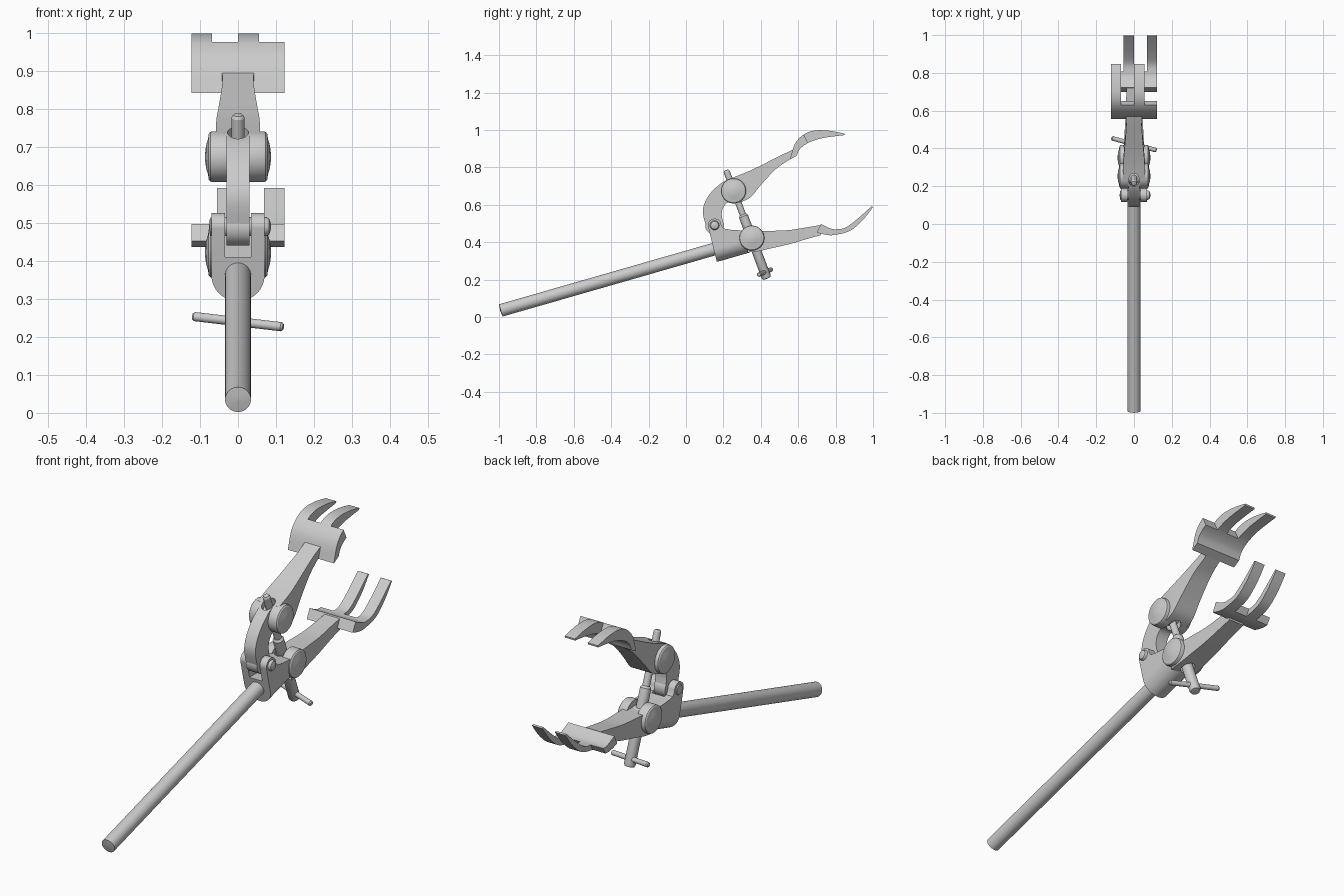
import bpy, bmesh
from math import pi, cos, sin
from mathutils import Vector

if "Cube" in bpy.data.objects:
    bpy.data.objects.remove(bpy.data.objects["Cube"])


def finish(name, bm):
    bmesh.ops.remove_doubles(bm, verts=bm.verts, dist=1e-5)
    bmesh.ops.recalc_face_normals(bm, faces=bm.faces)
    me = bpy.data.meshes.new(name)
    bm.to_mesh(me)
    bm.free()
    ob = bpy.data.objects.new(name, me)
    bpy.context.collection.objects.link(ob)
    return ob


def loft(name, rings):
    """Skin closed rings of points and cap both ends."""
    bm = bmesh.new()
    vs = [[bm.verts.new(p) for p in r] for r in rings]
    n = len(vs[0])
    for a, b in zip(vs, vs[1:]):
        for i in range(n):
            bm.faces.new((a[i], a[(i + 1) % n], b[(i + 1) % n], b[i]))
    bm.faces.new(vs[0])
    bm.faces.new(vs[-1])
    return finish(name, bm)


def revolve(name, origin, axis, profile, seg=40, squash=1.0):
    """Turn (radius, distance) pairs about an axis."""
    o, d = Vector(origin), Vector(axis).normalized()
    u = Vector((1, 0, 0)) if abs(d.x) < 0.7 else Vector((0, 0, 1))
    u = (u - d * u.dot(d)).normalized()
    v = d.cross(u)
    return loft(name, [[o + d * t + (u * cos(2 * pi * i / seg) + v * squash * sin(2 * pi * i / seg)) * max(r, .0005)
                        for i in range(seg)] for r, t in profile])


def smooth_sections(secs, steps=5):
    """Catmull-Rom interpolation of section tuples."""
    out = []
    for i in range(len(secs) - 1):
        p = [secs[max(i - 1, 0)], secs[i], secs[i + 1], secs[min(i + 2, len(secs) - 1)]]
        for k in range(steps):
            t = k / steps
            out.append([.5 * (2 * b + (c - a) * t + (2 * a - 5 * b + 4 * c - d) * t * t
                              + (3 * b - a - 3 * c + d) * t ** 3) for a, b, c, d in zip(*p)])
    return out + [list(secs[-1])]


def bar(name, secs):
    """Four-sided bar: sections are (outer y, z, inner y, z, half width)."""
    return loft(name, [[(-w, a, b), (w, a, b), (w, c, d), (-w, c, d)] for a, b, c, d, w in smooth_sections(secs)])


def fork(name, secs, split, fingers):
    s = smooth_sections(secs)
    k = split * 5

    def piece(nm, part, x0, x1):
        loft(nm, [[(x0, a, b), (x1, a, b), (x1, c, d), (x0, c, d)] for a, b, c, d in part])
    piece(name + "_plate", s[:k + 1], -.123, .123)
    for i, (x0, x1) in enumerate(fingers):
        piece(f"{name}_finger_{i + 1}", s[k:], x0, x1)


def cut(ob, cutter, op='DIFFERENCE'):
    m = ob.modifiers.new("cut", 'BOOLEAN')
    m.object, m.operation, m.solver = cutter, op, 'EXACT'
    bpy.context.view_layer.objects.active = ob
    bpy.ops.object.modifier_apply(modifier=m.name)


PIN = (.153, .49)
UPPER, LOWER = (.254, .674), (.352, .422)
ROD0, ROD_DIR = Vector((0, -.99, .035)), Vector((0, .961, .276))
SCREW0, SCREW_DIR = Vector((0, .214, .786)), Vector((0, .352, -.936))

# handle rod
revolve("handle_rod", ROD0, ROD_DIR, [(0, -.004), (.034, 0), (.034, 1.2)])

# upper jaw: curved link, pivot eye and tapering arm
link = bar("upper_link", [
    (.109, .48, .202, .48, .03), (.09, .556, .191, .551, .03), (.10, .61, .202, .59, .03),
    (.132, .663, .225, .612, .03), (.185, .713, .262, .61, .03), (.235, .74, .30, .615, .03)])
revolve("link_eye", (-.03, *PIN), (1, 0, 0), [(.05, 0), (.05, .06)])
upper_arm = bar("upper_arm", [
    (.232, .738, .29, .613, .058), (.314, .77, .345, .64, .057), (.38, .80, .40, .705, .052),
    (.448, .834, .475, .786, .046), (.52, .87, .535, .83, .041), (.575, .897, .585, .862, .042)])

# lower jaw arm
lower_arm = bar("lower_arm", [
    (.33, .46, .33, .345, .056), (.39, .459, .39, .352, .056), (.45, .46, .45, .366, .052),
    (.555, .465, .555, .39, .046), (.64, .478, .64, .415, .042), (.725, .492, .72, .437, .04)])

# clevis bracket: side profile trimmed to a round-bottomed section along the rod
side = [(.165, .295), (.142, .385), (.118, .485)]
side += [(PIN[0] + .036 * cos(a), PIN[1] + .036 * sin(a)) for a in [pi * (1 - i / 12) for i in range(13)]]
side += [(.20, .473), (.24, .466), (.36, .459), (.36, .34)]
bracket = loft("clevis_bracket", [[(x, y, z) for y, z in side] for x in (-.07, .07)])
up = Vector((0, -.276, .961))
section = [(-.0698, .4)] + [(-.0698 * cos(pi * i / 24), -.0698 * sin(pi * i / 24)) for i in range(25)] + [(.0698, .4)]
trim = loft("bracket_trim", [[ROD0 + ROD_DIR * t + Vector((x, 0, 0)) + up * h for x, h in section] for t in (.9, 1.7)])
gap = loft("bracket_gap", [[(x, .05, .41), (x, .215, .41), (x, .215, .6), (x, .05, .6)] for x in (-.034, .034)])
cut(bracket, trim, 'INTERSECT')
cut(bracket, gap)

# slots for the screw
slot_up = revolve("upper_slot", SCREW0, SCREW_DIR, [(.0275, -.05), (.0275, .24)], squash=1.4)
slot_low = revolve("lower_slot", SCREW0, SCREW_DIR, [(.0285, .28), (.0285, .55)], squash=1.3)
for ob, c in ((link, slot_up), (upper_arm, slot_up), (lower_arm, slot_low), (bracket, slot_low)):
    cut(ob, c)
for c in (trim, gap, slot_up, slot_low):
    bpy.data.objects.remove(c, do_unlink=True)

# pivot pin
revolve("pivot_pin", (-.076, *PIN), (1, 0, 0),
        [(0, 0), (.022, .002), (.025, .006), (.025, .15), (.021, .158), (.01, .162), (0, .163)])

# domed trunnion caps and hubs
for tag, c in (("upper", UPPER), ("lower", LOWER)):
    revolve(tag + "_hub", (-.03, *c), (1, 0, 0), [(.04, 0), (.04, .06)])
    for nm, s in (("left", -1), ("right", 1)):
        revolve(f"{tag}_{nm}_cap", (0, *c), (s, 0, 0),
                [(.067, .029), (.067, .066), (.065, .073), (.06, .077), (.046, .079), (.03, .084), (.015, .086), (0, .087)])

# clamping screw and its cross bar
revolve("clamp_screw", SCREW0, SCREW_DIR,
        [(0, 0), (.012, .002), (.017, .01), (.017, .255), (.025, .265), (.026, .61), (.021, .62), (0, .622)])
a, b = Vector((-.12, .455, .254)), Vector((.12, .39, .226))
n = (b - a).length
revolve("cross_bar", a, b - a, [(0, 0), (.008, .001), (.012, .006), (.012, n - .006), (.008, n - .001), (0, n)], 20)

# forked jaw tips with offset fingers
fork("upper_fork", [
    (.556, .842, .592, .862), (.582, .925, .609, .898), (.63, .976, .652, .93),
    (.69, .997, .716, .953), (.77, .995, .78, .964), (.847, .98, .846, .972)],
    2, [(-.123, -.068), (0, .055)])
fork("lower_fork", [
    (.70, .452, .722, .497), (.745, .44, .772, .473), (.79, .438, .808, .469),
    (.876, .46, .853, .478), (.946, .519, .915, .523), (1.0, .588, .992, .592)],
    2, [(-.055, 0), (.068, .123)])

# smooth shading with crisp edges
bpy.ops.object.select_all(action='SELECT')
bpy.context.view_layer.objects.active = bracket
bpy.ops.object.shade_smooth_by_angle()
